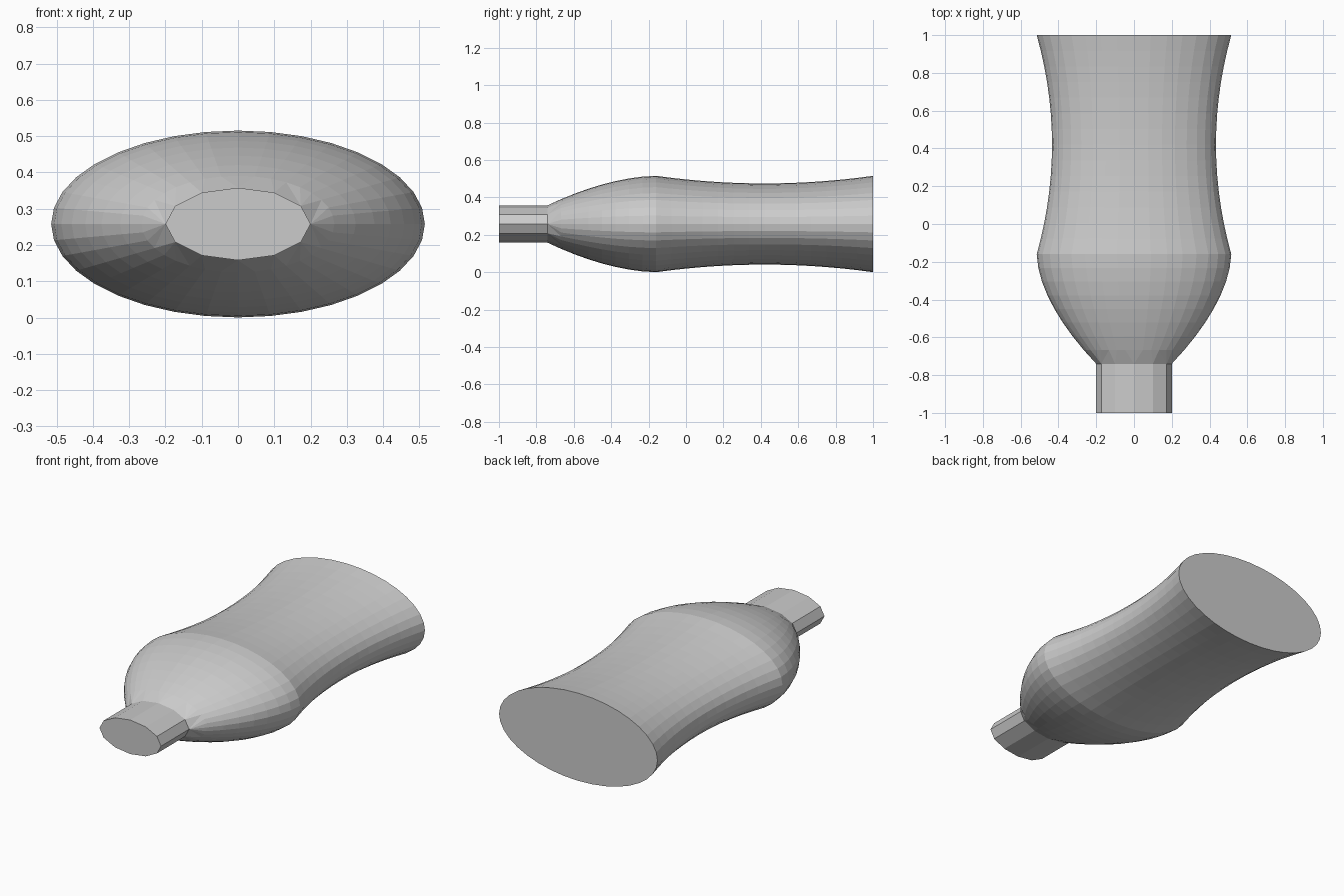
import bpy, bmesh, math

if "Cube" in bpy.data.objects:
    bpy.data.objects.remove(bpy.data.objects["Cube"])

ZC = 0.258     # height of the bottle's axis
WALL = 0.048   # shell thickness
Y_NECK, Y_BULGE, Y_END = -0.74, -0.16, 1.0


def half_width(y):
    """Half width of the oval section along the body; half height is half of it."""
    if y <= Y_BULGE:
        t = (Y_BULGE - y) / (Y_BULGE - Y_NECK)
        return 0.515 - 0.315 * t ** 1.75
    t = (y - 0.42) / 0.58
    return 0.434 + 0.081 * t * t


def ring(bm, y, rx, rz, sides):
    verts = [bm.verts.new((rx * math.cos(2 * math.pi * i / sides), y,
                           ZC + rz * math.sin(2 * math.pi * i / sides)))
             for i in range(sides)]
    return [bm.edges.new((verts[i], verts[(i + 1) % sides])) for i in range(sides)]


# Stations along the body
shoulder = [Y_NECK + (Y_BULGE - Y_NECK) * i / 8 for i in range(9)]
waist = [Y_BULGE + (Y_END - Y_BULGE) * i / 14 for i in range(1, 15)]
stations = shoulder + waist

bm = bmesh.new()
loops = []

# Outer skin: closed base, waisted body, rounded shoulder, 12-sided neck
for y in reversed(stations[1:]):
    w = half_width(y)
    loops.append(ring(bm, y, w, w / 2, 36))
loops.append(ring(bm, Y_NECK, 0.2, 0.1, 12))
loops.append(ring(bm, -1.0, 0.2, 0.1, 12))

# Inner skin: mouth, neck bore and hollow body
loops.append(ring(bm, -1.0, 0.154, 0.052, 20))
loops.append(ring(bm, Y_NECK, 0.154, 0.052, 20))
for y in stations[1:-1] + [Y_END - WALL]:
    w = half_width(y)
    loops.append(ring(bm, y, w - WALL, w / 2 - WALL, 36))

for a, b in zip(loops, loops[1:]):
    bmesh.ops.bridge_loops(bm, edges=a + b)

# Flat base, outside and inside
for loop in (loops[0], loops[-1]):
    bmesh.ops.contextual_create(bm, geom=loop)

bmesh.ops.recalc_face_normals(bm, faces=bm.faces[:])
mesh = bpy.data.meshes.new("bottle")
bm.to_mesh(mesh)
bm.free()
bottle = bpy.data.objects.new("bottle", mesh)
bpy.context.collection.objects.link(bottle)
